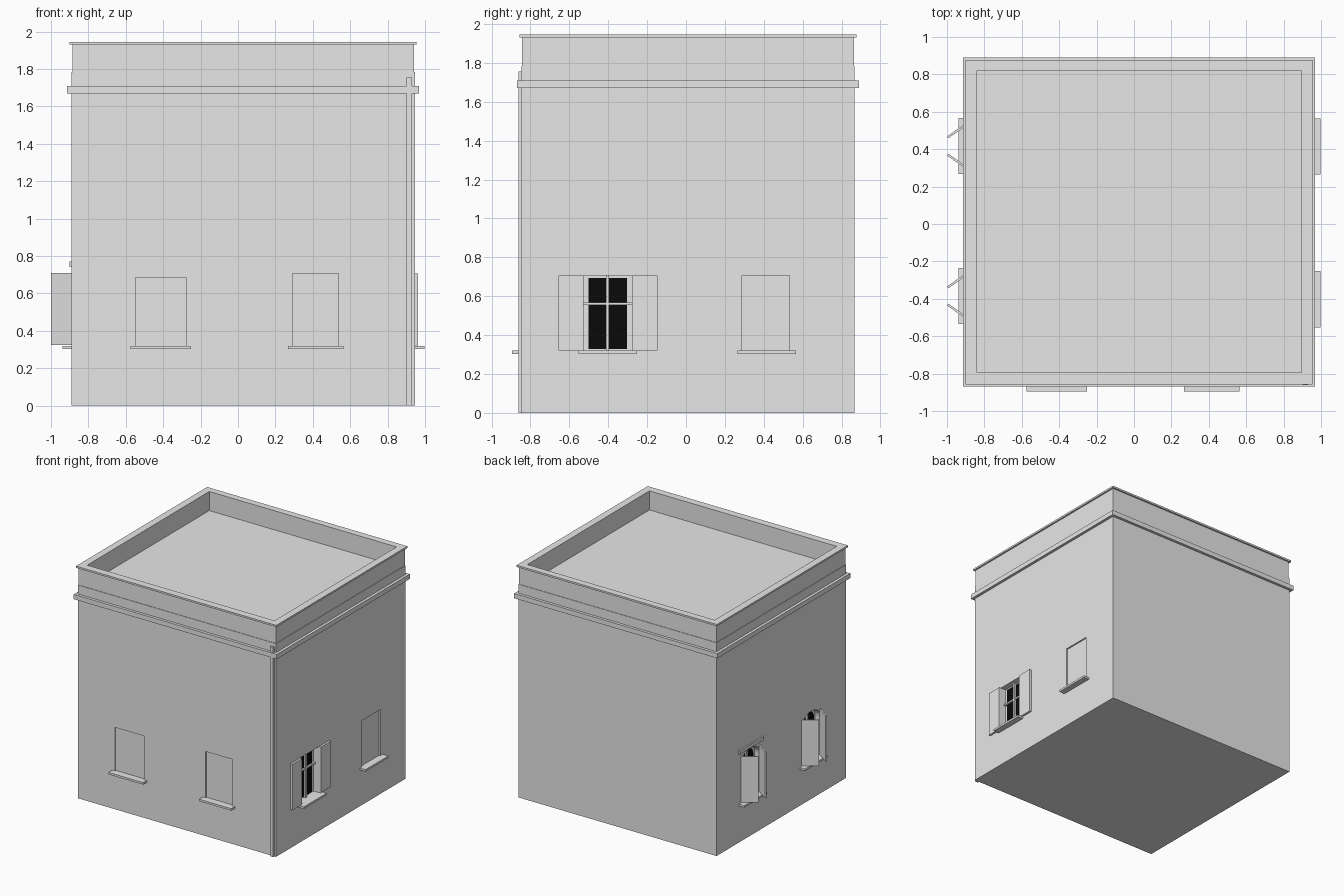
import bpy, bmesh, math
from mathutils import Matrix

if "Cube" in bpy.data.objects:
    bpy.data.objects.remove(bpy.data.objects["Cube"])


def make_material(name, value):
    m = bpy.data.materials.new(name)
    m.diffuse_color = (value, value, value, 1)
    m.use_nodes = True
    m.node_tree.nodes["Principled BSDF"].inputs["Base Color"].default_value = m.diffuse_color
    return m


plaster = make_material("grey plaster", 0.8)
dark = make_material("dark glass", 0.003)


def finish(name, bm, mat=plaster):
    bmesh.ops.recalc_face_normals(bm, faces=bm.faces)
    me = bpy.data.meshes.new(name)
    bm.to_mesh(me)
    bm.free()
    me.materials.append(mat)
    ob = bpy.data.objects.new(name, me)
    bpy.context.collection.objects.link(ob)
    return ob


def box(name, x, y, z, mat=plaster):
    """Box from (min, max) pairs."""
    bm = bmesh.new()
    size = [b - a for a, b in (x, y, z)]
    mid = [(a + b) / 2 for a, b in (x, y, z)]
    bmesh.ops.create_cube(bm, size=1, matrix=Matrix.Translation(mid) @ Matrix.Diagonal((*size, 1)))
    return finish(name, bm, mat)


def arch(name, x, y, z0, spring, top, mat=plaster):
    """Round-headed panel in the y-z plane, extruded along x."""
    yc, r = (y[0] + y[1]) / 2, (y[1] - y[0]) / 2
    pts = [(y[0], z0), (y[1], z0)]
    for i in range(13):
        a = math.pi * i / 12
        pts.append((yc + r * math.cos(a), spring + (top - spring) * math.sin(a)))
    bm = bmesh.new()
    face = bm.faces.new([bm.verts.new((x[0], p, q)) for p, q in pts])
    ext = bmesh.ops.extrude_face_region(bm, geom=[face])
    verts = [v for v in ext["geom"] if isinstance(v, bmesh.types.BMVert)]
    bmesh.ops.translate(bm, vec=(x[1] - x[0], 0, 0), verts=verts)
    return finish(name, bm, mat)


def ring(name, outer, inner, z):
    """Rectangular ring; outer and inner are (x0, x1, y0, y1)."""
    bm = bmesh.new()
    loops = []
    for (x0, x1, y0, y1), h in ((outer, z[0]), (outer, z[1]), (inner, z[1]), (inner, z[0])):
        loops.append([bm.verts.new((px, py, h)) for px, py in ((x0, y0), (x1, y0), (x1, y1), (x0, y1))])
    for k in range(4):
        a, b = loops[k], loops[(k + 1) % 4]
        for i in range(4):
            j = (i + 1) % 4
            bm.faces.new((a[i], a[j], b[j], b[i]))
    return finish(name, bm)


def cut(target, cutter):
    mod = target.modifiers.new("opening", "BOOLEAN")
    mod.operation, mod.solver, mod.object = "DIFFERENCE", "EXACT", cutter
    bpy.context.view_layer.objects.active = target
    bpy.ops.object.modifier_apply(modifier=mod.name)
    bpy.data.objects.remove(cutter)


X0, X1, Y0, Y1 = -0.89, 0.945, -0.847, 0.867
walls = box("walls", (X0, X1), (Y0, Y1), (0, 1.785))

# Cornice band, parapet and coping
body = (X0, X1, Y0, Y1)
inner = (-0.84, 0.895, -0.795, 0.82)


def grow(r, d):
    return (r[0] - d, r[1] + d, r[2] - d, r[3] + d)


ring("cornice_band", grow(body, 0.023), grow(body, -0.01), (1.67, 1.71))
ring("parapet", grow(body, -0.004), inner, (1.78, 1.935))
ring("coping", grow(body, 0.01), inner, (1.93, 1.945))

# Corner downpipe
box("downpipe", (0.90, 0.93), (Y0 - 0.015, Y0 + 0.002), (0, 1.755))

# Blind windows and sills on the front
for a, b, top in ((-0.548, -0.278, 0.685), (0.292, 0.537, 0.708)):
    cut(walls, box("cutter", (a, b), (Y0 - 0.05, Y0 + 0.012), (0.32, top)))
    box("front_sill", (a - 0.026, b + 0.026), (-0.895, Y0 + 0.01), (0.303, 0.32))

# Blind window on the right
cut(walls, box("cutter", (X1 - 0.012, X1 + 0.05), (0.288, 0.533), (0.32, 0.706)))
box("right_sill", (X1 - 0.01, 0.997), (0.264, 0.565), (0.303, 0.32))

# Glazed window on the right with shutters folded flat on the wall
wy0, wy1, wz0, wz1 = -0.527, -0.278, 0.32, 0.706
back = X1 - 0.05
cut(walls, box("cutter", (back, X1 + 0.05), (wy0, wy1), (wz0, wz1)))
box("right_window_glass", (back - 0.002, back + 0.004), (wy0 + 0.025, wy1 - 0.025),
    (wz0 + 0.008, wz1 - 0.012), dark)
box("right_window_mullion", (back, back + 0.02), (-0.412, -0.395), (wz0, wz1))
box("right_window_transom", (back, back + 0.018), (wy0, wy1), (0.555, 0.568))
box("right_sill", (X1 - 0.01, 0.997), (-0.553, -0.252), (0.303, 0.32))
for a, b in ((-0.655, wy0), (wy1, -0.147)):
    box("right_shutter", (X1 - 0.002, X1 + 0.017), (a, b), (0.322, 0.706))

# Arched windows on the left with half-open shutters
back = X0 + 0.05
for yc in (0.417, -0.385):
    a, b = yc - 0.125, yc + 0.125
    cut(walls, arch("cutter", (X0 - 0.05, back), (a, b), 0.32, 0.64, 0.735))
    arch("left_window_glass", (back - 0.004, back + 0.002), (a + 0.022, b - 0.022),
         0.335, 0.635, 0.715, dark)
    box("left_window_mullion", (back - 0.02, back), (yc - 0.008, yc + 0.008), (0.32, 0.733))
    box("left_window_transom", (back - 0.018, back), (a, b), (0.555, 0.568))
    box("left_sill", (-0.937, X0 + 0.01), (yc - 0.15, yc + 0.15), (0.303, 0.32))
    for s in (-1, 1):
        leaf = box("left_shutter", (-0.132, 0), (-0.006, 0.006), (0.325, 0.709))
        leaf.location = (X0 + 0.002, yc + s * 0.122, 0)
        leaf.rotation_euler = (0, 0, s * math.radians(35))

# Small hood over the rear left window
box("left_window_hood", (X0 - 0.012, X0 + 0.01), (0.257, 0.577), (0.742, 0.772))
